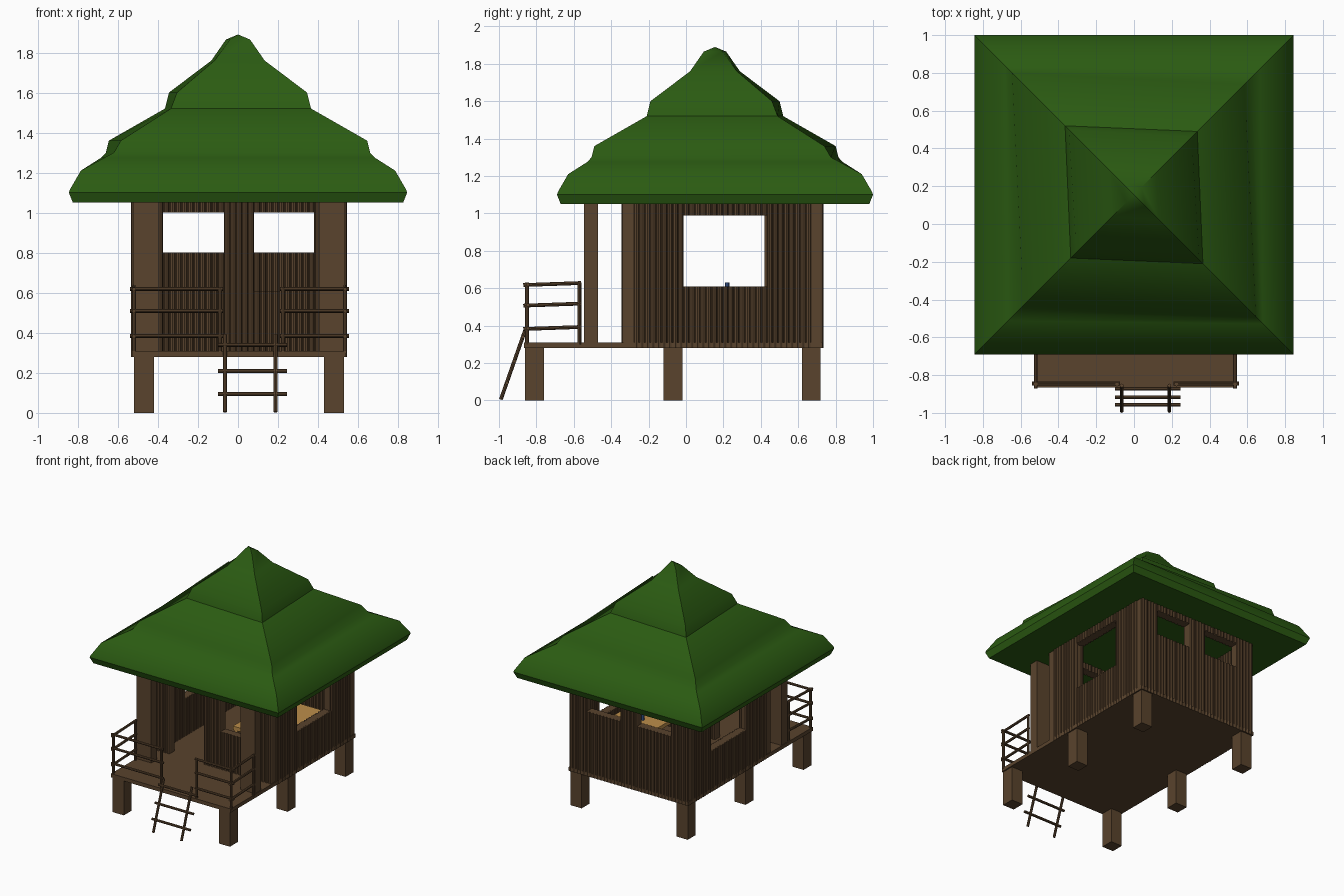
import bpy, bmesh, math
from mathutils import Vector, Matrix

if "Cube" in bpy.data.objects:
    bpy.data.objects.remove(bpy.data.objects["Cube"])


def material(name, rgb):
    m = bpy.data.materials.new(name)
    m.diffuse_color = (*rgb, 1)
    m.use_nodes = True
    m.node_tree.nodes["Principled BSDF"].inputs["Base Color"].default_value = m.diffuse_color
    return m


WOOD = material("wood", (0.10, 0.056, 0.026))
LEAF = material("thatch", (0.024, 0.105, 0.006))
TABLE = material("table_wood", (0.5, 0.27, 0.07))
BLUE = material("blue", (0.05, 0.12, 0.35))


def finish(bm, name, mat, smooth=False):
    bmesh.ops.recalc_face_normals(bm, faces=bm.faces)
    me = bpy.data.meshes.new(name)
    bm.to_mesh(me)
    bm.free()
    me.materials.append(mat)
    ob = bpy.data.objects.new(name, me)
    bpy.context.collection.objects.link(ob)
    if smooth:
        bpy.ops.object.select_all(action='DESELECT')
        ob.select_set(True)
        bpy.context.view_layer.objects.active = ob
        bpy.ops.object.shade_smooth_by_angle(angle=math.radians(40))
    return ob


def add_box(bm, lo, hi):
    lo, hi = Vector(lo), Vector(hi)
    m = Matrix.Translation((lo + hi) / 2) @ Matrix.Diagonal((*(hi - lo), 1))
    bmesh.ops.create_cube(bm, size=1, matrix=m)


def add_rod(bm, a, b, r, sides=8):
    a, b = Vector(a), Vector(b)
    d = b - a
    m = Matrix.Translation((a + b) / 2) @ d.to_track_quat('Z', 'Y').to_matrix().to_4x4()
    bmesh.ops.create_cone(bm, cap_ends=True, segments=sides, radius1=r, radius2=r,
                          depth=d.length, matrix=m)


def box(name, lo, hi, mat=WOOD):
    bm = bmesh.new()
    add_box(bm, lo, hi)
    return finish(bm, name, mat)


# Slatted wall: solid core split around openings, half-round slats on both faces
Z0, Z1 = 0.28, 1.05


def wall(name, along_x, u0, u1, c, openings, half=0.025, pitch=0.03, r=0.014):
    bm = bmesh.new()

    def pt(u, v, z):
        return (u, v, z) if along_x else (v, u, z)

    def spans(u):
        for a, b, za, zb in openings:
            if a < u < b:
                return [s for s in ((Z0, za), (zb, Z1)) if s[1] - s[0] > 0.001]
        return [(Z0, Z1)]

    edges = sorted([u0, u1] + [e for o in openings for e in o[:2]])
    for a, b in zip(edges, edges[1:]):
        for za, zb in spans((a + b) / 2):
            add_box(bm, pt(a, c - half, za), pt(b, c + half, zb))
    n = round((u1 - u0) / pitch)
    for i in range(n):
        u = u0 + (i + 0.5) * (u1 - u0) / n
        for za, zb in spans(u):
            for v in (c - half, c + half):
                add_rod(bm, pt(u, v, za), pt(u, v, zb), r)
    return finish(bm, name, WOOD)


small = [(-0.375, -0.07, 0.8, 1.0), (0.08, 0.38, 0.8, 1.0)]
side = [(-0.02, 0.42, 0.61, 0.99)]
wall("front_wall", True, -0.525, 0.535, -0.305,
     [(-0.375, -0.07, 0.28, 1.0), (0.08, 0.38, 0.61, 1.0)])
wall("back_wall", True, -0.525, 0.535, 0.695, small)
wall("left_wall", False, -0.28, 0.67, -0.495, side)
wall("right_wall", False, -0.28, 0.67, 0.505, side)

# Floor, stilts and porch pillars
box("floor", (-0.53, -0.865, 0.28), (0.54, 0.73, 0.31))
for x in (-0.47, 0.48):
    for y in (-0.81, -0.07, 0.67):
        box("stilt", (x - 0.05, y - 0.05, 0), (x + 0.05, y + 0.05, 0.28))
box("porch_pillar_left", (-0.525, -0.545, 0.31), (-0.395, -0.47, 1.06))
box("porch_pillar_right", (0.405, -0.545, 0.31), (0.535, -0.47, 1.06))

# Porch railings
R = 0.01
for name, xo, xi in (("left", -0.52, -0.09), ("right", 0.535, 0.225)):
    bm = bmesh.new()
    s = 1 if xo > 0 else -1
    for x, y in ((xo, -0.85), (xi, -0.85), (xo, -0.57)):
        add_rod(bm, (x, y, 0.3), (x, y, 0.63), R)
    for z in (0.385, 0.51, 0.62):
        add_rod(bm, (xo + 0.02 * s, -0.845, z), (xi - 0.015 * s, -0.845, z), R)
        add_rod(bm, (xo, -0.87, z - 0.003), (xo, -0.56, z + 0.008), R)
    finish(bm, "railing_" + name, WOOD, True)

# Ladder
bm = bmesh.new()
foot, top = Vector((0, -0.99, 0.005)), Vector((0, -0.855, 0.39))
for x in (-0.065, 0.187):
    add_rod(bm, foot + Vector((x, 0, 0)), top + Vector((x, 0, 0)), R)
for z in (0.095, 0.21, 0.34):
    p = foot.lerp(top, z / 0.39)
    add_rod(bm, (-0.1, p.y, z), (0.245, p.y, z), R)
finish(bm, "ladder", WOOD, True)

# Table with a small jug inside
bm = bmesh.new()
add_box(bm, (0.06, -0.15, 0.55), (0.45, 0.45, 0.58))
for x in (0.08, 0.43):
    for y in (-0.13, 0.43):
        add_box(bm, (x - 0.015, y - 0.015, 0.31), (x + 0.015, y + 0.015, 0.55))
finish(bm, "table", TABLE)
bm = bmesh.new()
add_rod(bm, (0.23, 0.22, 0.58), (0.23, 0.22, 0.63), 0.012)
finish(bm, "jug", BLUE, True)

# Thatched roof: stacked square rings (height, half width, skew)
rings = [(1.05, 0.825, 0), (1.10, 0.845, 0), (1.115, 0.84, 0), (1.21, 0.785, 0),
         (1.275, 0.675, 0.008), (1.30, 0.64, 0.02), (1.36, 0.615, 0.03),
         (1.52, 0.35, 0.015), (1.60, 0.325, 0.02), (1.76, 0.125, 0.008),
         (1.865, 0.05, 0.01)]
bm = bmesh.new()
loops = []
for z, h, k in rings:
    loops.append([bm.verts.new((sx * h - k * sy, 0.155 + sy * h - k * sx, z))
                  for sx, sy in ((1, 1), (-1, 1), (-1, -1), (1, -1))])
for a, b in zip(loops, loops[1:]):
    for i in range(4):
        j = (i + 1) % 4
        bm.faces.new((a[i], a[j], b[j], b[i]))
bm.faces.new(loops[0])
apex = bm.verts.new((0, 0.155, 1.89))
for i in range(4):
    bm.faces.new((loops[-1][i], loops[-1][(i + 1) % 4], apex))
finish(bm, "thatched_roof", LEAF, True)
